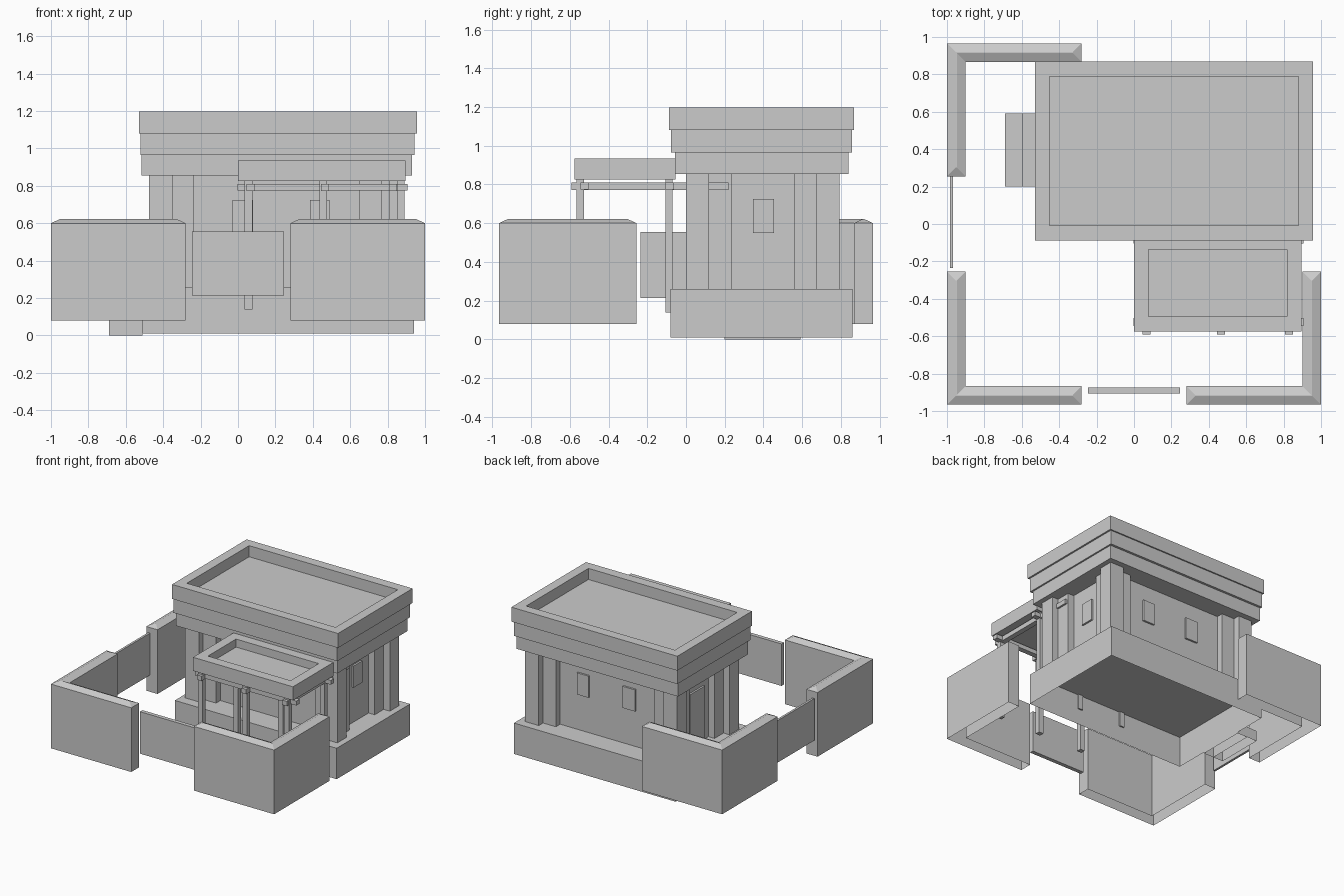
import bpy, bmesh

if "Cube" in bpy.data.objects:
    bpy.data.objects.remove(bpy.data.objects["Cube"])


def finish(name, bm):
    bmesh.ops.recalc_face_normals(bm, faces=bm.faces)
    mesh = bpy.data.meshes.new(name)
    bm.to_mesh(mesh)
    bm.free()
    obj = bpy.data.objects.new(name, mesh)
    bpy.context.collection.objects.link(obj)
    return obj


def loft(name, loops, cap_top=True, cap_bottom=True):
    """Skin equal-length loops given as (plan points, z), from bottom to top."""
    bm = bmesh.new()
    rings = [[bm.verts.new((x, y, z)) for x, y in pts] for pts, z in loops]
    n = len(rings[0])
    for a, b in zip(rings, rings[1:]):
        for i in range(n):
            j = (i + 1) % n
            bm.faces.new((a[i], a[j], b[j], b[i]))
    if cap_bottom:
        bm.faces.new(rings[0][::-1])
    if cap_top:
        bm.faces.new(rings[-1])
    return finish(name, bm)


def rect(x, y, inset_x=0, inset_y=0):
    x0, x1, y0, y1 = x[0] + inset_x, x[1] - inset_x, y[0] + inset_y, y[1] - inset_y
    return [(x0, y0), (x1, y0), (x1, y1), (x0, y1)]


def box(name, x, y, z, bottom=True):
    return loft(name, [(rect(x, y), z[0]), (rect(x, y), z[1])], cap_bottom=bottom)


def roof_tray(name, x, y, z, rim_x, rim_y, depth):
    inner = rect(x, y, rim_x, rim_y)
    outer = rect(x, y)
    return loft(name, [(outer, z[0]), (outer, z[1]), (inner, z[1]), (inner, z[1] - depth)])


# Plinth (hollow underneath) and entrance steps
box("plinth", (-0.51, 0.94), (-0.08, 0.86), (0.01, 0.26), bottom=False)
for i in range(2):
    box("entrance_step", (-0.69 + 0.09 * i, -0.51), (0.2, 0.59),
        (0, 0.087 * (i + 1)), bottom=False)

# House body: one stepped plan with corner pillars and set-back pilasters
CX, CY, HX, HY, S = 0.2075, 0.396, 0.6825, 0.396, 0.055
corner = [(HX, HY), (HX - 0.125, HY), (HX - 0.125, HY - S), (HX - 0.24, HY - S),
          (HX - 0.24, HY - 2 * S)]
corner = [(HX - 2 * S, HY - 0.235), (HX - S, HY - 0.235), (HX - S, HY - 0.12),
          (HX, HY - 0.12)] + corner
plan = []
for sx, sy in ((1, 1), (-1, 1), (-1, -1), (1, -1)):
    quarter = corner if sx * sy > 0 else corner[::-1]
    plan += [(CX + sx * px, CY + sy * py) for px, py in quarter]
loft("house_body", [(plan, 0.26), (plan, 0.86)])

# Windows on front, back and right, door above the steps
T = 0.015
wall_x, wall_y = HX - 2 * S, HY - 2 * S
for x in ((-0.03, 0.08), (0.385, 0.49)):
    for side in (-1, 1):
        yc = CY + side * wall_y
        box("window", x, (yc - T, yc + T), (0.55, 0.725))
box("side_window", (CX + wall_x - T, CX + wall_x + T), (0.345, 0.455), (0.55, 0.725))
box("door", (CX - wall_x - T, CX - wall_x + T), (0.3, 0.49), (0.26, 0.7))

# Tiered roof with a recessed top
box("cornice_lower", (-0.515, 0.93), (-0.058, 0.838), (0.855, 0.965))
box("cornice_middle", (-0.522, 0.943), (-0.077, 0.857), (0.965, 1.08))
roof_tray("main_roof", (-0.53, 0.957), (-0.087, 0.868), (1.08, 1.197), 0.077, 0.079, 0.09)

# Porch roof, beams and posts
roof_tray("porch_roof", (0, 0.895), (-0.575, -0.055), (0.825, 0.935), 0.077, 0.08, 0.065)
for y in (-0.545, -0.105):
    box("porch_cross_beam", (-0.004, 0.905), (y, y + 0.042), (0.775, 0.81))
for bx, px in ((0.045, 0.035), (0.445, 0.435), (0.808, 0.81)):
    box("porch_long_beam", (bx, bx + 0.042), (-0.59, 0.22), (0.772, 0.81))
    for y in (-0.565, -0.107):
        box("porch_post", (px, px + 0.042), (y, y + 0.038), (0.14, 0.828))


# Corner courtyard walls with a hipped coping, hollow underneath
def wall_plan(sx, sy, e, i):
    Y = 0.966
    pts = [(1 - i, Y - i), (0.28 + i, Y - i), (0.28 + i, Y - 0.1 + i),
           (0.9 + i, Y - 0.1 + i), (0.9 + i, e + i), (1 - i, e + i)]
    return [(sx * x, sy * y) for x, y in pts]


for sx, sy in ((-1, -1), (1, -1), (-1, 1)):
    base = wall_plan(sx, sy, 0.255, 0)
    loft("corner_wall", [(base, 0.08), (base, 0.6), (wall_plan(sx, sy, 0.255, 0.047), 0.622)],
         cap_bottom=False)

# Low panels filling the gaps between walls
box("front_gate", (-0.245, 0.245), (-0.905, -0.873), (0.215, 0.555))
box("left_gate", (-0.985, -0.967), (-0.235, 0.26), (0.215, 0.555))
